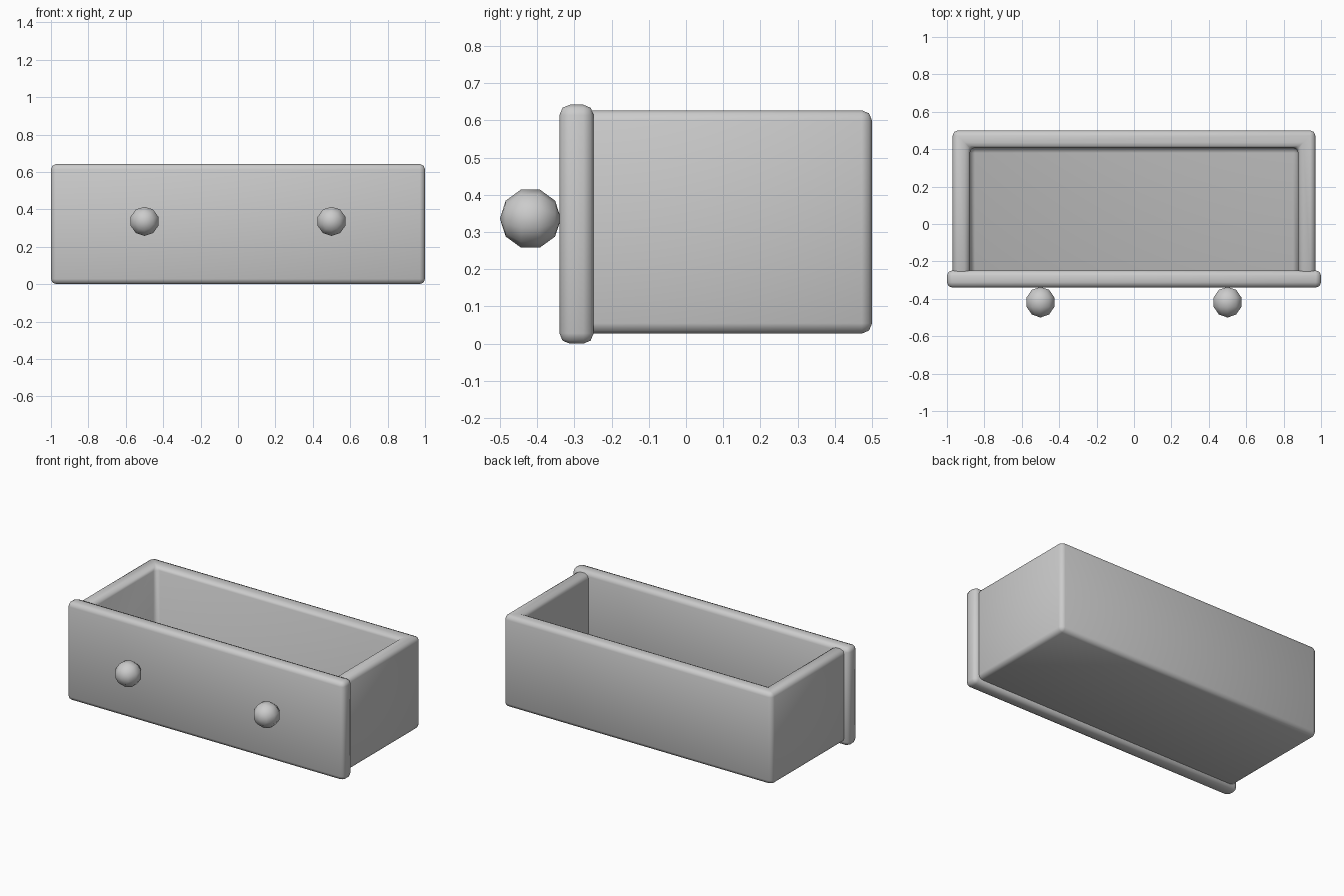
import bpy, bmesh, math
from mathutils import Matrix, Vector

if "Cube" in bpy.data.objects:
    bpy.data.objects.remove(bpy.data.objects["Cube"])


def new_object(name, bm):
    mesh = bpy.data.meshes.new(name)
    bm.to_mesh(mesh)
    bm.free()
    obj = bpy.data.objects.new(name, mesh)
    bpy.context.collection.objects.link(obj)
    return obj


def box(lo, hi):
    lo, hi = Vector(lo), Vector(hi)
    bm = bmesh.new()
    bmesh.ops.create_cube(bm, size=1, matrix=Matrix.Translation((lo + hi) / 2)
                          @ Matrix.Diagonal((*(hi - lo), 1)))
    return bm


def finish(obj, bevel=0.0):
    """Round the edges, apply the modifiers and shade smooth."""
    if bevel:
        mod = obj.modifiers.new("rounded_edges", 'BEVEL')
        mod.width, mod.segments = bevel, 2
        mod.limit_method, mod.angle_limit = 'ANGLE', math.radians(40)
    bpy.ops.object.select_all(action='DESELECT')
    obj.select_set(True)
    bpy.context.view_layer.objects.active = obj
    bpy.ops.object.convert(target='MESH')
    bpy.ops.object.shade_smooth_by_angle(angle=math.radians(60))


# Front panel
panel = new_object("front_panel", box((-1, -0.34, 0), (1, -0.248, 0.642)))
finish(panel, 0.028)

# Drawer tray: open at the top and where it meets the panel, thick walls
bm = box((-0.97, -0.295, 0.027), (0.97, 0.5, 0.627))
open_faces = [f for f in bm.faces if f.normal.z > 0.9 or f.normal.y < -0.9]
bmesh.ops.delete(bm, geom=open_faces, context='FACES')
tray = new_object("drawer_tray", bm)
wall = tray.modifiers.new("wall_thickness", 'SOLIDIFY')
wall.thickness, wall.offset, wall.use_even_offset = 0.092, -1, True
finish(tray, 0.028)

# Round knobs
for side, x in (("left", -0.5), ("right", 0.5)):
    bm = bmesh.new()
    bmesh.ops.create_uvsphere(bm, u_segments=10, v_segments=5, radius=0.082,
                              matrix=Matrix.Translation((x, -0.418, 0.336))
                              @ Matrix.Rotation(math.pi / 2, 4, 'X'))
    finish(new_object(side + "_knob", bm))
